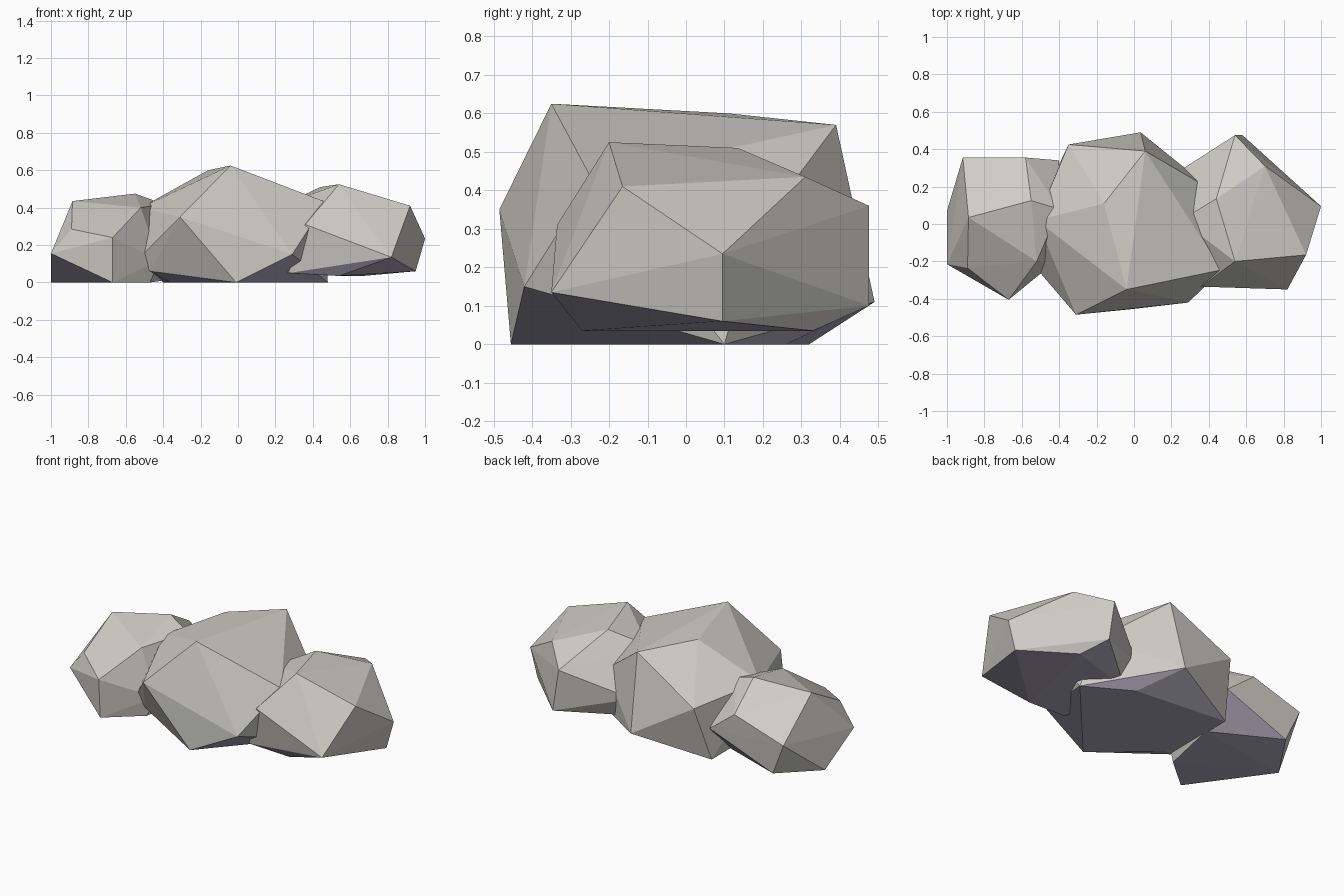
import bpy
import bmesh
from mathutils import Vector

# Remove only the default cube
default_cube = bpy.data.objects.get("Cube")
if default_cube:
    bpy.data.objects.remove(default_cube, do_unlink=True)


def make_material(name, colour):
    """Plain flat colour, shown in the viewport and in renders."""
    material = bpy.data.materials.new(name)
    material.use_nodes = True
    material.diffuse_color = colour
    shader = material.node_tree.nodes.get("Principled BSDF")
    shader.inputs["Base Color"].default_value = colour
    shader.inputs["Roughness"].default_value = 0.9
    return material


def make_rock(name, corners, materials):
    """Wrap a faceted boulder around its chiselled corner points."""
    shape = bmesh.new()
    for corner in corners:
        shape.verts.new(Vector(corner))
    hull = bmesh.ops.convex_hull(shape, input=shape.verts[:], use_existing_faces=False)
    leftovers = set(hull["geom_interior"]) | set(hull["geom_unused"])
    loose = [item for item in leftovers if isinstance(item, bmesh.types.BMVert)]
    bmesh.ops.delete(shape, geom=loose, context="VERTS")
    bmesh.ops.recalc_face_normals(shape, faces=shape.faces[:])
    shape.normal_update()
    # Downward facets take the shaded-earth colour
    for face in shape.faces:
        face.smooth = False
        face.material_index = 1 if face.normal.z < -0.6 else 0

    mesh = bpy.data.meshes.new(name)
    shape.to_mesh(mesh)
    shape.free()
    for material in materials:
        mesh.materials.append(material)
    rock = bpy.data.objects.new(name, mesh)
    bpy.context.scene.collection.objects.link(rock)
    return rock


stone_grey = make_material("stone_grey", (0.62, 0.61, 0.57, 1))
underside_slate = make_material("underside_slate", (0.42, 0.4, 0.49, 1))
stone = [stone_grey, underside_slate]

# Large central boulder: crown, waist, then flat base
centre_crown = [(-.04, -.35, .625), (-.16, .11, .6), (.06, .39, .57)]
centre_waist = [
    (-.31, -.485, .35), (.29, -.42, .15), (.47, -.245, .43), (.42, .18, .29),
    (-.35, .425, .34), (.035, .49, .11), (-.52, .02, .4), (-.52, -.24, .14),
]
centre_base = [
    (-.47, -.24, .06), (-.01, -.455, 0), (.48, .1, 0),
    (.2, .26, 0), (-.4, .32, 0), (-.36, -.15, 0),
]
make_rock("centre_boulder", centre_crown + centre_waist + centre_base, stone)

# Medium boulder on the +x side, resting slightly above the ground
left_crown = [(.54, -.2, .525), (.44, .135, .51), (.92, -.165, .41), (.7, .31, .435), (.25, .02, .42)]
left_waist = [
    (1, .095, .235), (.82, -.35, .135), (.36, -.335, .31),
    (.54, .475, .36), (.58, .475, .1), (.19, .25, .19),
]
left_base = [(.95, .095, .06), (.54, -.27, .035), (.67, .33, .035), (.27, -.28, .05), (.21, .17, .05)]
make_rock("left_boulder", left_crown + left_waist + left_base, stone)

# Small boulder on the -x side
right_crown = [(-.885, .035, .435), (-.55, .125, .475), (-.52, -.2, .4), (-.4, .08, .42)]
right_waist = [
    (-.89, -.235, .285), (-.67, -.405, .24), (-1, -.215, .155),
    (-.58, .355, .34), (-.915, .355, .235), (-.4, .34, .2), (-.42, -.2, .12),
]
right_base = [(-.67, -.39, 0), (-1, .07, 0), (-.83, .335, .035), (-.4, .15, .01), (-.47, -.22, 0)]
make_rock("right_boulder", right_crown + right_waist + right_base, stone)
